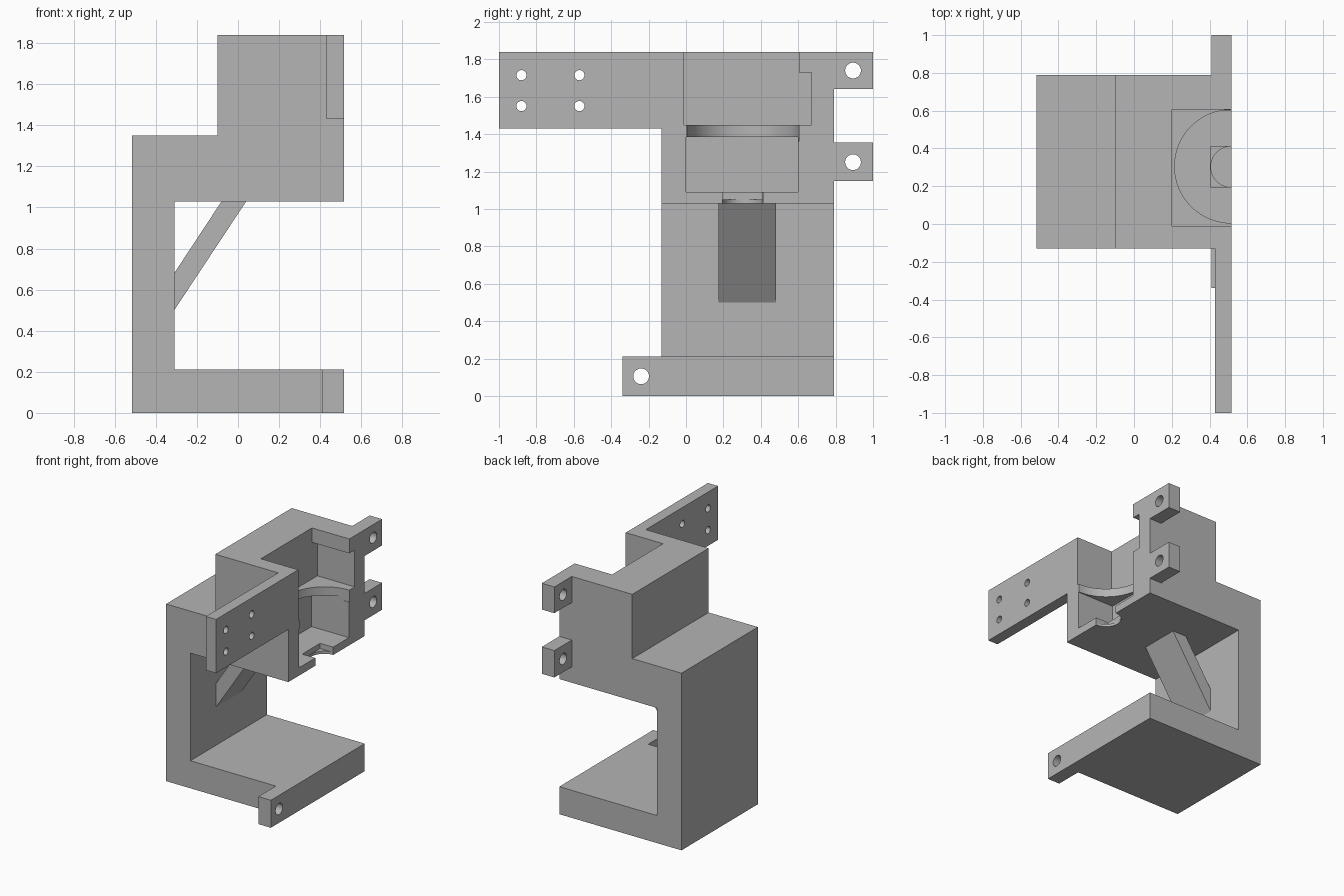
import bpy
import bmesh
from mathutils import Matrix

old = bpy.data.objects.get("Cube")
if old:
    bpy.data.objects.remove(old, do_unlink=True)

grey = bpy.data.materials.new("plain grey")
grey.use_nodes = True
grey.diffuse_color = (0.46, 0.46, 0.46, 1)
grey.node_tree.nodes["Principled BSDF"].inputs["Base Color"].default_value = (0.46, 0.46, 0.46, 1)

FRONT = 0.515    # x of the open face


def make(name, bm):
    bmesh.ops.recalc_face_normals(bm, faces=bm.faces)
    mesh = bpy.data.meshes.new(name)
    bm.to_mesh(mesh)
    bm.free()
    mesh.materials.append(grey)
    obj = bpy.data.objects.new(name, mesh)
    bpy.context.collection.objects.link(obj)
    return obj


def extrude_xz(name, points, y0, y1):
    bm = bmesh.new()
    face = bm.faces.new([bm.verts.new((x, y0, z)) for x, z in points])
    moved = bmesh.ops.extrude_face_region(bm, geom=[face])["geom"]
    verts = [v for v in moved if isinstance(v, bmesh.types.BMVert)]
    bmesh.ops.translate(bm, verts=verts, vec=(0, y1 - y0, 0))
    return make(name, bm)


def box(name, x0, x1, y0, y1, z0, z1):
    return extrude_xz(name, [(x0, z0), (x1, z0), (x1, z1), (x0, z1)], y0, y1)


def cylinder(name, centre, radius, depth, axis="Z"):
    bm = bmesh.new()
    matrix = Matrix.Translation(centre)
    if axis == "X":
        matrix = matrix @ Matrix.Rotation(1.5707963, 4, "Y")
    bmesh.ops.create_cone(bm, cap_ends=True, segments=64, radius1=radius,
                          radius2=radius, depth=depth, matrix=matrix)
    return make(name, bm)


def combine(target, tool, operation):
    tool.hide_render = True
    mod = target.modifiers.new(tool.name, "BOOLEAN")
    mod.operation = operation
    mod.solver = "EXACT"
    mod.object = tool
    bpy.context.view_layer.objects.active = target
    bpy.ops.object.modifier_apply(modifier=mod.name)
    bpy.data.objects.remove(tool, do_unlink=True)


# C-shaped body with a stepped top
bracket = extrude_xz("bracket", [
    (-FRONT, 0), (FRONT, 0), (FRONT, 0.21), (-0.31, 0.21), (-0.31, 1.03),
    (FRONT, 1.03), (FRONT, 1.84), (-0.10, 1.84), (-0.10, 1.35), (-FRONT, 1.35)],
    -0.13, 0.79)

# Mounting plate, ears and diagonal brace
additions = [
    box("mounting_plate", 0.43, FRONT, -1, -0.08, 1.43, 1.84),
    box("upper_ear", 0.41, FRONT, 0.74, 1, 1.64, 1.84),
    box("middle_ear", 0.41, FRONT, 0.74, 1, 1.15, 1.355),
    box("base_ear", 0.41, FRONT, -0.34, -0.08, 0, 0.21),
    extrude_xz("brace", [(-0.35, 0.44), (0.06, 1.06), (-0.06, 1.06), (-0.35, 0.62)],
               0.175, 0.48),
]
for part in additions:
    combine(bracket, part, "UNION")

# Stepped pocket open to the face, with round seats between the chambers
cutters = [
    box("top_opening", 0.20, 0.6, -0.01, 0.605, 1.70, 1.9),
    box("upper_chamber", 0.20, 0.6, -0.01, 0.67, 1.45, 1.73),
    cylinder("round_seat", (FRONT, 0.305, 1.42), 0.30, 0.12),
    box("lower_chamber", 0.20, 0.6, 0, 0.60, 1.09, 1.385),
    box("outlet_recess", 0.405, 0.6, 0.195, 0.41, 1.05, 1.12),
    cylinder("outlet_hole", (FRONT, 0.303, 1.04), 0.108, 0.1),
]
# Bolt holes
for y, z in [(0.893, 1.74), (0.893, 1.25), (-0.24, 0.105)]:
    cutters.append(cylinder("ear_hole", (0.46, y, z), 0.042, 0.3, "X"))
for y in (-0.88, -0.57):
    for z in (1.55, 1.715):
        cutters.append(cylinder("plate_hole", (0.46, y, z), 0.027, 0.3, "X"))
for cutter in cutters:
    combine(bracket, cutter, "DIFFERENCE")

# Smooth the bores, keep the edges sharp
bpy.ops.object.select_all(action="DESELECT")
bracket.select_set(True)
bpy.context.view_layer.objects.active = bracket
bpy.ops.object.shade_smooth_by_angle(angle=0.5)
